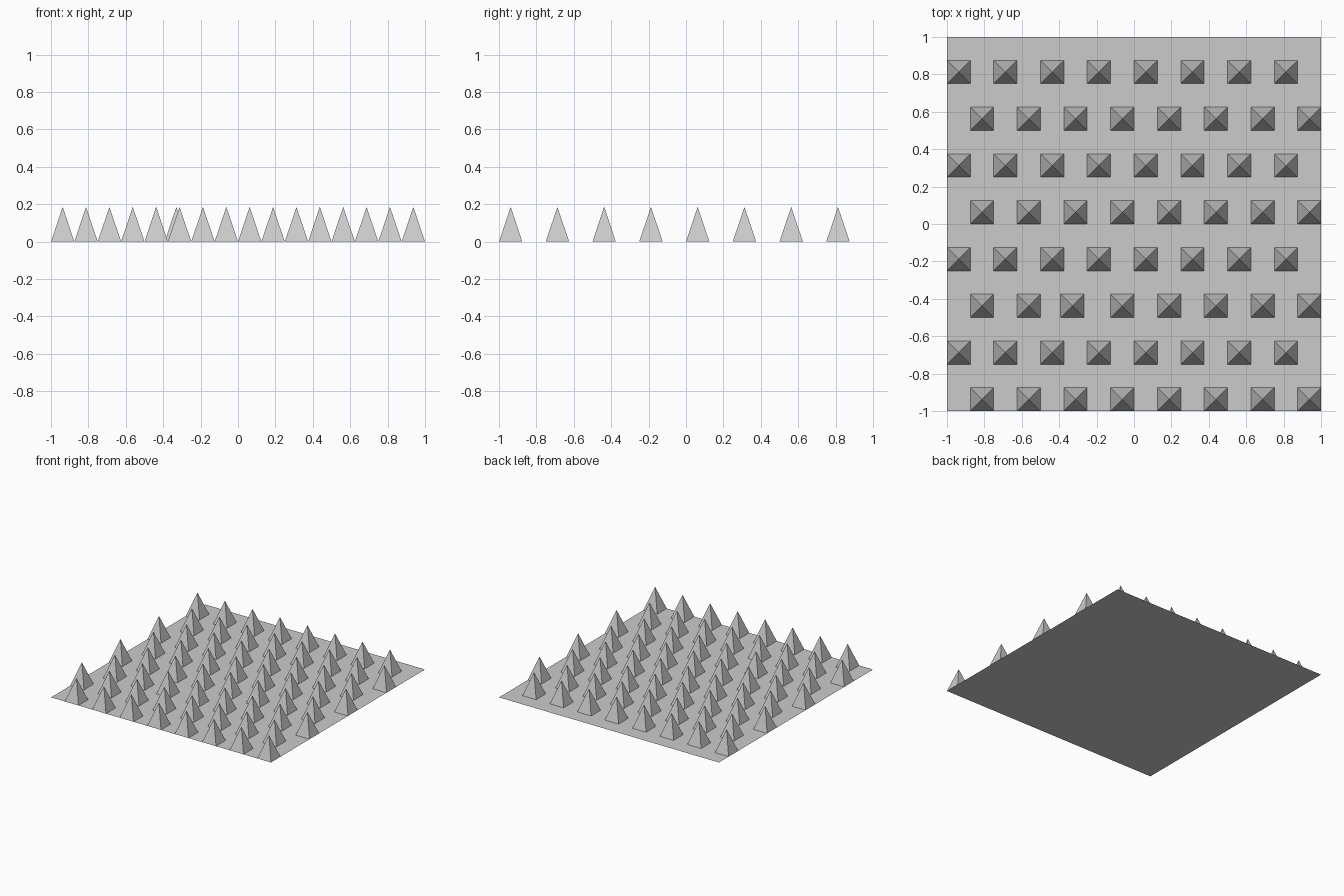
import bpy
import bmesh

if "Cube" in bpy.data.objects:
    bpy.data.objects.remove(bpy.data.objects["Cube"])

CELL = 0.125      # spike base width
HEIGHT = 0.185    # spike height


def make_object(name, bm):
    mesh = bpy.data.meshes.new(name)
    bm.to_mesh(mesh)
    bm.free()
    obj = bpy.data.objects.new(name, mesh)
    bpy.context.collection.objects.link(obj)
    return obj


def add_spike(bm, x, y):
    # Open-bottomed four-sided pyramid
    h = CELL / 2
    base = [bm.verts.new((x + sx * h, y + sy * h, 0))
            for sx, sy in ((-1, -1), (1, -1), (1, 1), (-1, 1))]
    tip = bm.verts.new((x, y, HEIGHT))
    for i in range(4):
        bm.faces.new((base[i], base[(i + 1) % 4], tip))


# Flat base sheet
bm = bmesh.new()
bmesh.ops.create_grid(bm, x_segments=1, y_segments=1, size=1)
make_object("base_sheet", bm)

# Staggered rows of spikes; one sits slightly off the grid
bm = bmesh.new()
for row in range(8):
    y = -1 + CELL * (0.5 + 2 * row)
    start = -1 + CELL * (0.5 if row % 2 else 1.5)
    for col in range(8):
        nudge = -0.017 if (row, col) == (2, 2) else 0
        add_spike(bm, start + 2 * CELL * col + nudge, y)
make_object("spikes", bm)
